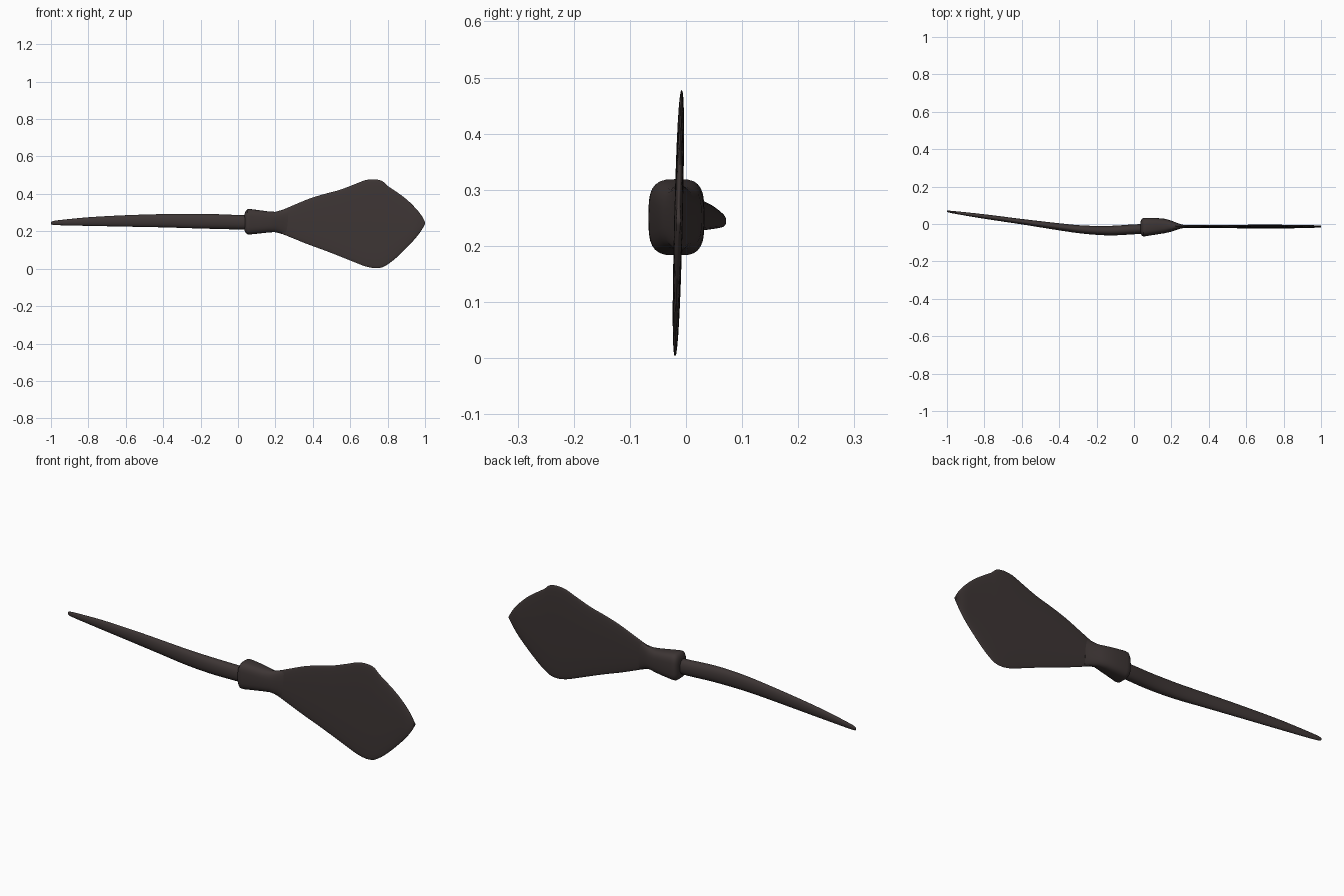
import bpy, bmesh, math

mat = bpy.data.materials.new("dark brown")
mat.diffuse_color = (0.047, 0.036, 0.035, 1)


def smooth_rows(rows, steps=4):
    # Catmull-Rom resampling of the station rows
    out = []
    n = len(rows)
    for i in range(n - 1):
        a, b, c, d = rows[max(i - 1, 0)], rows[i], rows[i + 1], rows[min(i + 2, n - 1)]
        for s in range(steps):
            t = s / steps
            out.append([0.5 * (2 * q + (r - p) * t + (2 * p - 5 * q + 4 * r - w) * t * t
                        + (3 * q - p - 3 * r + w) * t ** 3) for p, q, r, w in zip(a, b, c, d)])
    out.append(list(rows[-1]))
    return out


def loft(name, rows, sides, angle, tilt=0.0):
    # station: x, back y, front y, top z, bottom z, superellipse exponent
    bm = bmesh.new()
    rings = []
    for x, yb, yf, zt, zb, e in rows:
        ring = []
        for k in range(sides):
            a = 2 * math.pi * k / sides
            c, s = math.cos(a), math.sin(a)
            u = math.copysign(abs(c) ** (2 / e), c)
            v = math.copysign(abs(s) ** (2 / e), s)
            z = (zt + zb) / 2 + v * (zt - zb) / 2
            y = (yb + yf) / 2 + u * (yb - yf) / 2 + tilt * (z - 0.245)
            ring.append(bm.verts.new((x, y, z)))
        rings.append(ring)
    for r0, r1 in zip(rings, rings[1:]):
        for k in range(sides):
            j = (k + 1) % sides
            bm.faces.new((r0[k], r0[j], r1[j], r1[k]))
    bm.faces.new(rings[0])
    bm.faces.new(rings[-1])
    bmesh.ops.recalc_face_normals(bm, faces=bm.faces)
    me = bpy.data.meshes.new(name)
    bm.to_mesh(me)
    bm.free()
    ob = bpy.data.objects.new(name, me)
    bpy.context.collection.objects.link(ob)
    me.materials.append(mat)
    bpy.context.view_layer.objects.active = ob
    ob.select_set(True)
    bpy.ops.object.shade_smooth_by_angle(angle=math.radians(angle))
    ob.select_set(False)
    return ob


# curved tapering handle
loft("handle", smooth_rows([
    (-1.0, 0.071, 0.066, 0.250, 0.238, 2),
    (-0.97, 0.070, 0.057, 0.258, 0.233, 2),
    (-0.8, 0.052, 0.028, 0.275, 0.229, 2),
    (-0.6, 0.027, -0.002, 0.286, 0.225, 2),
    (-0.4, 0.004, -0.034, 0.292, 0.221, 2),
    (-0.27, -0.008, -0.052, 0.293, 0.217, 2.2),
    (-0.13, -0.010, -0.061, 0.292, 0.213, 2.2),
    (0.0, -0.002, -0.055, 0.287, 0.210, 2.2),
    (0.08, 0.000, -0.050, 0.285, 0.210, 2.2)]), 20, 60)

# collar that flattens into the blade neck
loft("collar", [
    (0.035, 0.012, -0.045, 0.292, 0.203, 3),
    (0.040, 0.026, -0.060, 0.306, 0.193, 3.2),
    (0.050, 0.032, -0.067, 0.318, 0.184, 3.4),
    (0.065, 0.033, -0.065, 0.319, 0.183, 3.4),
    (0.120, 0.032, -0.056, 0.312, 0.189, 3.2),
    (0.165, 0.028, -0.049, 0.306, 0.194, 3),
    (0.200, 0.018, -0.041, 0.304, 0.196, 2.6),
    (0.240, 0.002, -0.027, 0.312, 0.188, 2.3),
    (0.270, -0.006, -0.020, 0.322, 0.174, 2.2)], 28, 50)

# thin kite-shaped blade
Y0, Y1 = -0.006, -0.021
outline = [(0.19, 0.302, 0.197), (0.24, 0.316, 0.184), (0.30, 0.341, 0.160),
           (0.38, 0.374, 0.128), (0.46, 0.399, 0.099), (0.54, 0.420, 0.068),
           (0.62, 0.450, 0.036), (0.68, 0.473, 0.013), (0.73, 0.478, 0.003),
           (0.77, 0.469, 0.007), (0.80, 0.443, 0.023), (0.84, 0.416, 0.053),
           (0.90, 0.372, 0.110), (0.95, 0.323, 0.164), (0.98, 0.286, 0.204),
           (0.993, 0.264, 0.226), (1.0, 0.250, 0.240)]
loft("blade", smooth_rows([
    (x, Y0 - 0.003 * (x > 0.97), Y1 + 0.003 * (x > 0.97), zt, zb, 2.4)
    for x, zt, zb in outline], 3), 32, 60, tilt=0.025)
